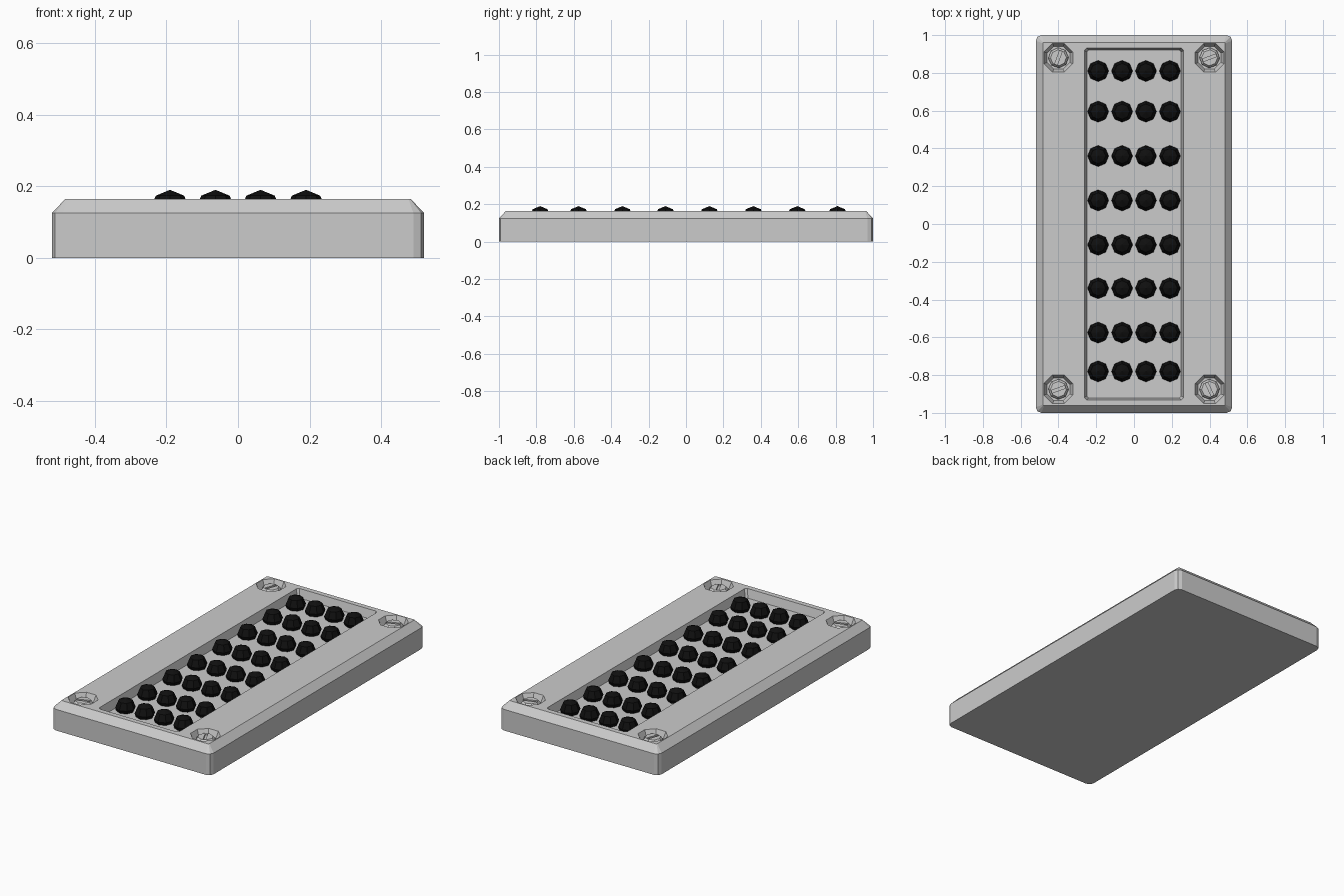
import bpy, bmesh, math
from mathutils import Matrix, Vector

if "Cube" in bpy.data.objects:
    bpy.data.objects.remove(bpy.data.objects["Cube"])

COLS = [-0.19, -0.063, 0.063, 0.19]
ROWS = [0.81, 0.595, 0.36, 0.125, -0.11, -0.34, -0.575, -0.78]
# screw positions with their slot angle in degrees
SCREWS = [(-0.4, 0.88, 70), (0.4, 0.88, 20), (-0.4, -0.875, 20), (0.4, -0.875, 115)]


def rounded_rect(hx, hy, r, z, steps=2):
    pts = []
    for i, (sx, sy) in enumerate([(1, 1), (-1, 1), (-1, -1), (1, -1)]):
        for k in range(steps + 1):
            a = math.radians(90 * i + 90 * k / steps)
            pts.append(Vector((sx * (hx - r) + r * math.cos(a),
                               sy * (hy - r) + r * math.sin(a), z)))
    return pts


def octagon(x, y, r, z, turn=22.5):
    return [Vector((x + r * math.cos(math.radians(45 * i + turn)),
                    y + r * math.sin(math.radians(45 * i + turn)), z)) for i in range(8)]


def loft(bm, rings):
    loops = [[bm.verts.new(p) for p in ring] for ring in rings]
    n = len(loops[0])
    bm.faces.new(loops[0][::-1])
    bm.faces.new(loops[-1])
    for a, b in zip(loops, loops[1:]):
        for i in range(n):
            j = (i + 1) % n
            bm.faces.new((a[i], a[j], b[j], b[i]))


def make(name, bm):
    mesh = bpy.data.meshes.new(name)
    bm.to_mesh(mesh)
    bm.free()
    obj = bpy.data.objects.new(name, mesh)
    bpy.context.collection.objects.link(obj)
    return obj


def cut(obj, cutter):
    mod = obj.modifiers.new("cut", 'BOOLEAN')
    mod.operation, mod.solver, mod.object = 'DIFFERENCE', 'EXACT', cutter
    bpy.context.view_layer.objects.active = obj
    bpy.ops.object.modifier_apply(modifier=mod.name)
    bpy.data.objects.remove(cutter)


# housing: slab with rounded corners and a chamfered top
bm = bmesh.new()
loft(bm, [rounded_rect(0.52, 1.0, 0.03, 0), rounded_rect(0.52, 1.0, 0.03, 0.125),
          rounded_rect(0.482, 0.962, 0.006, 0.165)])
housing = make("housing", bm)

# key recess and countersunk screw holes, cut from the top
bm = bmesh.new()
loft(bm, [rounded_rect(0.25, 0.92, 0.01, 0.115, 1), rounded_rect(0.262, 0.932, 0.012, 0.165, 1),
          rounded_rect(0.262, 0.932, 0.012, 0.25, 1)])
for x, y, _ in SCREWS:
    loft(bm, [octagon(x, y, 0.065, 0.125), octagon(x, y, 0.082, 0.165),
              octagon(x, y, 0.082, 0.25)])
cut(housing, make("housing_cutter", bm))

# slotted screw heads
for i, (x, y, angle) in enumerate(SCREWS):
    bm = bmesh.new()
    loft(bm, [octagon(0, 0, 0.054, 0.115), octagon(0, 0, 0.054, 0.14),
              octagon(0, 0, 0.042, 0.155)])
    screw = make(f"screw_{i + 1}", bm)
    bm = bmesh.new()
    bmesh.ops.create_cube(bm, size=1, matrix=Matrix.Translation((0, 0, 0.165))
                          @ Matrix.Diagonal((0.076, 0.014, 0.04, 1)))
    cut(screw, make("slot_cutter", bm))
    screw.location = (x, y, 0)
    screw.rotation_euler.z = math.radians(angle)

# black domed buttons, low-poly spheres sunk into the recess floor
black = bpy.data.materials.new("black_rubber")
black.diffuse_color = (0.005, 0.005, 0.005, 1)
black.use_nodes = True
black.node_tree.nodes["Principled BSDF"].inputs["Base Color"].default_value = black.diffuse_color
bm = bmesh.new()
bmesh.ops.create_uvsphere(bm, u_segments=8, v_segments=4, radius=0.056)
first = make("button_1", bm)
first.data.materials.append(black)
spots = [(x, y, 0.134) for y in ROWS for x in COLS]
first.location = spots[0]
for i, spot in enumerate(spots[1:], 2):
    button = bpy.data.objects.new(f"button_{i}", first.data)
    button.location = spot
    bpy.context.collection.objects.link(button)
